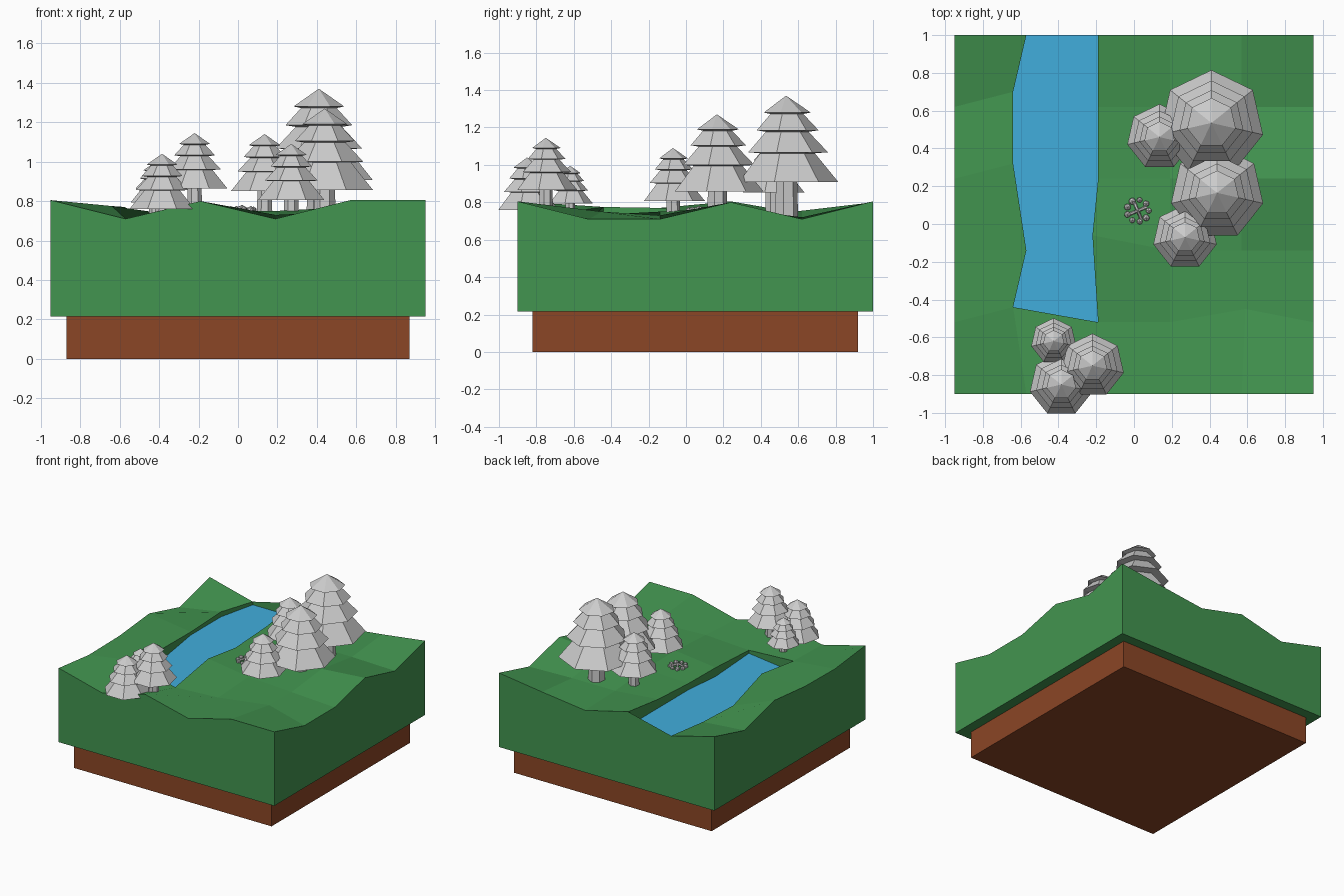
import bpy, bmesh, math, random
from mathutils import Vector, Matrix

if "Cube" in bpy.data.objects:
    bpy.data.objects.remove(bpy.data.objects["Cube"])

random.seed(4)


def material(name, rgb):
    m = bpy.data.materials.new(name)
    m.diffuse_color = (*rgb, 1)
    m.use_nodes = True
    m.node_tree.nodes["Principled BSDF"].inputs["Base Color"].default_value = m.diffuse_color
    return m


GRASS = material("grass green", (0.055, 0.30, 0.08))
EARTH = material("earth brown", (0.26, 0.061, 0.019))
WATER = material("water blue", (0.053, 0.42, 0.72))
GREY = material("plain grey", (0.6, 0.6, 0.6))


def finish(bm, name, mat, normals=True):
    if normals:
        bmesh.ops.recalc_face_normals(bm, faces=bm.faces)
    me = bpy.data.meshes.new(name)
    bm.to_mesh(me)
    bm.free()
    me.materials.append(mat)
    ob = bpy.data.objects.new(name, me)
    bpy.context.collection.objects.link(ob)
    return ob


# earth slab under the land
bm = bmesh.new()
bmesh.ops.create_cube(bm, size=1, matrix=Matrix.Translation((0, 0.05, 0.1075))
                      @ Matrix.Diagonal((1.74, 1.74, 0.215, 1)))
finish(bm, "earth_base", EARTH)

# land: 5 x 5 cell grid, rows from front to back, with slightly shifted points
STEP, BOTTOM, WATER_Z = 0.38, 0.215, 0.685
HEIGHTS = [
    [.805, .71, .80, .71, .805, .805],
    [.765, .775, .71, .73, .75, .71],
    [.77, .77, .755, .75, .73, .71],
    [.805, .71, .735, .75, .77, .80],
    [.71, .725, .755, .72, .72, .71],
    [.805, .71, .80, .71, .755, .805],
]
SHIFT = {(1, 1): (-.07, .08), (1, 3): (-.07, .08), (1, 4): (-.07, .08),
         (2, 2): (-.03, .08), (4, 1): (.02, .07)}


def point(i, j):
    dx, dy = SHIFT.get((i, j), (0, 0))
    return Vector((-0.95 + i * STEP + dx, -0.9 + j * STEP + dy, HEIGHTS[j][i]))


bm = bmesh.new()
top = {(i, j): bm.verts.new(point(i, j)) for i in range(6) for j in range(6)}
for i in range(5):
    for j in range(5):
        if i == 1 and j >= 1:       # river cells stay open
            continue
        bm.faces.new([top[i, j], top[i + 1, j], top[i + 1, j + 1], top[i, j + 1]])

# outer walls and underside
ring = ([(i, 0) for i in range(5)] + [(5, j) for j in range(5)]
        + [(i, 5) for i in range(5, 0, -1)] + [(0, j) for j in range(5, 0, -1)])
low = [bm.verts.new((top[k].co.x, top[k].co.y, BOTTOM)) for k in ring]
for n in range(len(ring)):
    m = (n + 1) % len(ring)
    bm.faces.new([low[n], low[m], top[ring[m]], top[ring[n]]])
bm.faces.new(low[::-1])

# river banks dropping to the water
bank = [(1, j) for j in range(5, 0, -1)] + [(2, j) for j in range(1, 6)]
bed = [bm.verts.new((top[k].co.x, top[k].co.y, WATER_Z)) for k in bank]
for n in range(len(bank) - 1):
    bm.faces.new([top[bank[n]], bed[n], bed[n + 1], top[bank[n + 1]]])
outline = [v.co.copy() for v in bed]
finish(bm, "land", GRASS, normals=False)

# water surface
bm = bmesh.new()
f = bm.faces.new([bm.verts.new(p) for p in outline])
f.normal_update()
if f.normal.z < 0:
    f.normal_flip()
finish(bm, "river_water", WATER, normals=False)


# seven-sided lathe
def lathe(bm, profile, origin, scale, sides=7):
    rings = []
    for r, z in profile:
        if r == 0:
            rings.append([bm.verts.new(origin + Vector((0, 0, z * scale)))])
            continue
        rings.append([bm.verts.new(origin + scale * Vector((
            r * math.cos(math.pi / 2 + math.tau * k / sides),
            r * math.sin(math.pi / 2 + math.tau * k / sides), z)))
            for k in range(sides)])
    for a, b in zip(rings, rings[1:]):
        for k in range(sides):
            m = (k + 1) % sides
            quad = [a[k % len(a)], b[k % len(b)], b[m % len(b)], a[m % len(a)]]
            bm.faces.new(list(dict.fromkeys(quad)))


# fir trees: unit profile is scaled by the canopy radius, heights below the tip
CANOPY = [(0, 0), (.47, -.32), (.33, -.35), (.62, -.66), (.43, -.69),
          (.80, -1.08), (.55, -1.10), (1, -1.65), (.2, -1.60), (0, -1.60)]
TRUNK = [(0, -1.5), (.21, -1.5), (.23, -2.36), (0, -2.36)]
TREES = [(.41, .535, 1.37, .28), (.44, .165, 1.27, .25), (.135, .46, 1.14, .175),
         (.27, -.07, 1.09, .172), (-.22, -.75, 1.145, .17),
         (-.385, -.85, 1.04, .17), (-.425, -.62, .995, .122)]
for n, (x, y, tip, r) in enumerate(TREES, 1):
    for part, profile in (("canopy", CANOPY), ("trunk", TRUNK)):
        bm = bmesh.new()
        lathe(bm, profile, Vector((x, y, tip)), r)
        finish(bm, f"tree_{n}_{part}", GREY)

# campfire: ring of stones with leaning logs
FIRE = Vector((.02, .07, .752))
bm = bmesh.new()
for k in range(9):
    a = math.tau * k / 9
    size = random.uniform(.016, .021)
    bmesh.ops.create_icosphere(
        bm, subdivisions=1, radius=size,
        matrix=Matrix.Translation(FIRE + Vector((.058 * math.cos(a), .058 * math.sin(a), .004)))
        @ Matrix.Rotation(random.uniform(0, 3), 4, 'Z'))
finish(bm, "fire_stones", GREY)
bm = bmesh.new()
for k in range(4):
    bmesh.ops.create_cone(
        bm, cap_ends=True, segments=6, radius1=.009, radius2=.008, depth=.06,
        matrix=Matrix.Translation(FIRE) @ Matrix.Rotation(math.tau * k / 4 + .4, 4, 'Z')
        @ Matrix.Translation((.022, 0, .01)) @ Matrix.Rotation(math.radians(-65), 4, 'Y'))
finish(bm, "fire_logs", GREY)
